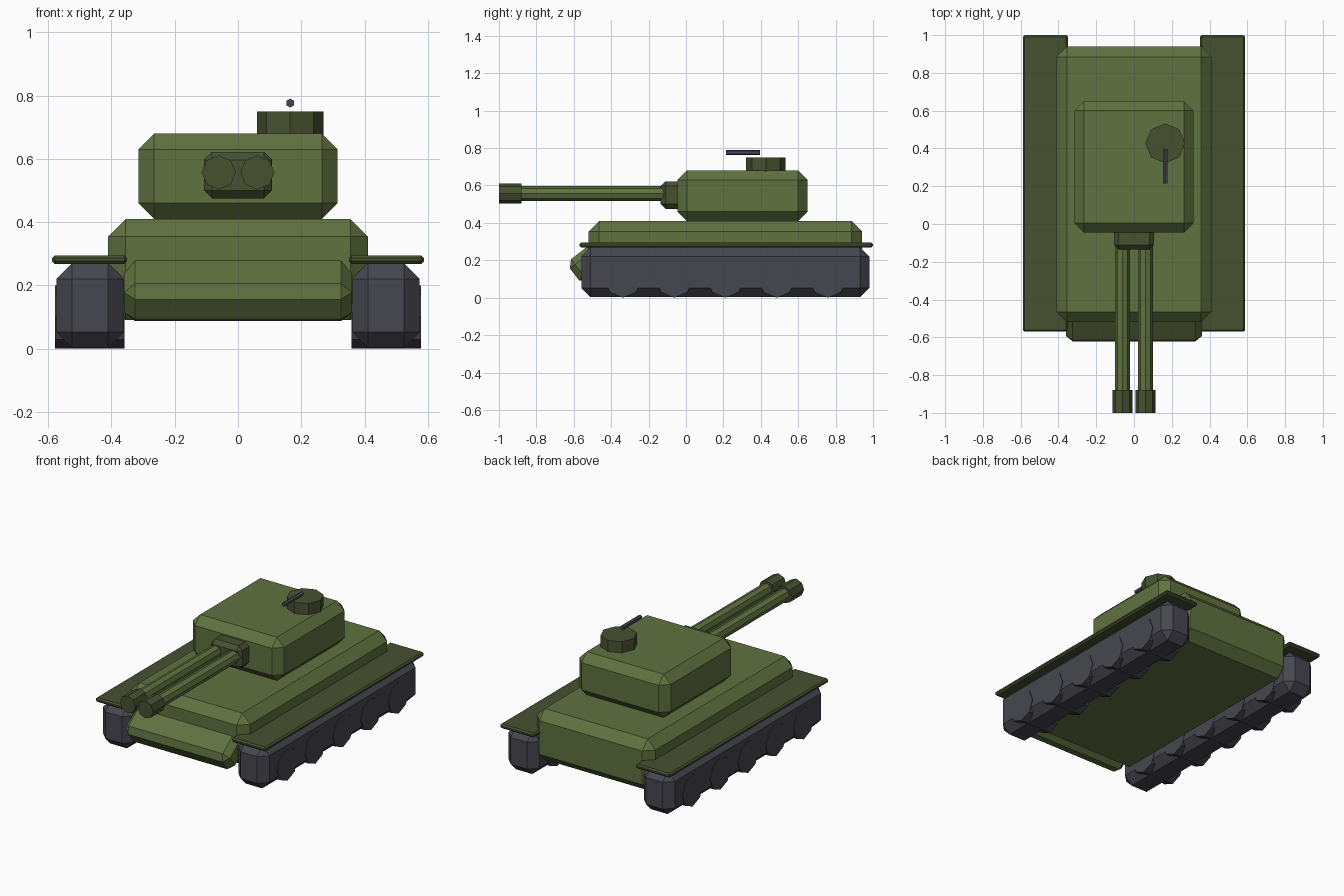
import bpy
from math import radians
from mathutils import Vector

cube = bpy.data.objects.get("Cube")
if cube:
    bpy.data.objects.remove(cube, do_unlink=True)


def material(name, rgb):
    m = bpy.data.materials.new(name)
    m.use_nodes = True
    colour = (*rgb, 1.0)
    m.diffuse_color = colour
    m.node_tree.nodes["Principled BSDF"].inputs["Base Color"].default_value = colour
    return m


GREEN = material("olive_green", (0.118, 0.168, 0.051))
DARK = material("dark_olive", (0.062, 0.082, 0.030))
GREY = material("track_grey", (0.062, 0.062, 0.080))


def chamfered_box(name, low, high, bevel, mat, tilt=0.0):
    """Box between two corners with single-cut edges, tilted about x."""
    low, high = Vector(low), Vector(high)
    bpy.ops.mesh.primitive_cube_add(size=1, location=(low + high) / 2)
    ob = bpy.context.object
    ob.name = name
    for v in ob.data.vertices:
        v.co = v.co * (high - low)
    ob.rotation_euler.x = radians(tilt)
    mod = ob.modifiers.new("chamfer", "BEVEL")
    mod.width = bevel
    mod.segments = 1
    mod.limit_method = "NONE"
    ob.data.materials.append(mat)
    return ob


def cylinder(name, centre, radius, length, axis, mat, sides=8):
    """Low-poly cylinder along the given axis."""
    turn = {"x": (0, radians(90), 0), "y": (radians(90), 0, 0), "z": (0, 0, 0)}[axis]
    bpy.ops.mesh.primitive_cylinder_add(vertices=sides, radius=radius, depth=length,
                                        location=centre, rotation=turn)
    ob = bpy.context.object
    ob.name = name
    ob.data.materials.append(mat)
    return ob


# Hull and sloped nose plate
chamfered_box("hull", (-0.41, -0.52, 0.09), (0.41, 0.94, 0.41), 0.055, GREEN)
chamfered_box("nose_plate", (-0.36, -0.628, 0.142), (0.36, -0.328, 0.292), 0.035, GREEN, tilt=38)

# Turret and gun mantlet
chamfered_box("turret", (-0.315, -0.045, 0.41), (0.315, 0.65, 0.68), 0.05, GREEN)
chamfered_box("mantlet", (-0.107, -0.135, 0.475), (0.107, 0.02, 0.622), 0.025, DARK)

for side, s in (("left", 1), ("right", -1)):
    # Running gear
    inner, outer = sorted((s * 0.36, s * 0.574))
    chamfered_box(side + "_track", (inner, -0.56, 0.003), (outer, 0.98, 0.27), 0.05, GREY)
    for i in range(5):
        cylinder(f"{side}_wheel_{i + 1}", (s * 0.468, -0.337 + i * 0.274, 0.1),
                 0.1, 0.22, "x", GREY)
    inner, outer = sorted((s * 0.35, s * 0.588))
    chamfered_box(side + "_fender", (inner, -0.57, 0.268), (outer, 1.0, 0.295), 0.009, DARK)
    # Twin guns
    cylinder(side + "_barrel", (s * 0.061, -0.5, 0.557), 0.039, 0.84, "y", GREEN)
    cylinder(side + "_muzzle", (s * 0.061, -0.94, 0.557), 0.054, 0.12, "y", DARK)

# Cupola and its small gun
cylinder("cupola", (0.165, 0.427, 0.705), 0.105, 0.09, "z", DARK)
cylinder("cupola_gun", (0.165, 0.305, 0.776), 0.014, 0.18, "y", GREY, sides=6)
